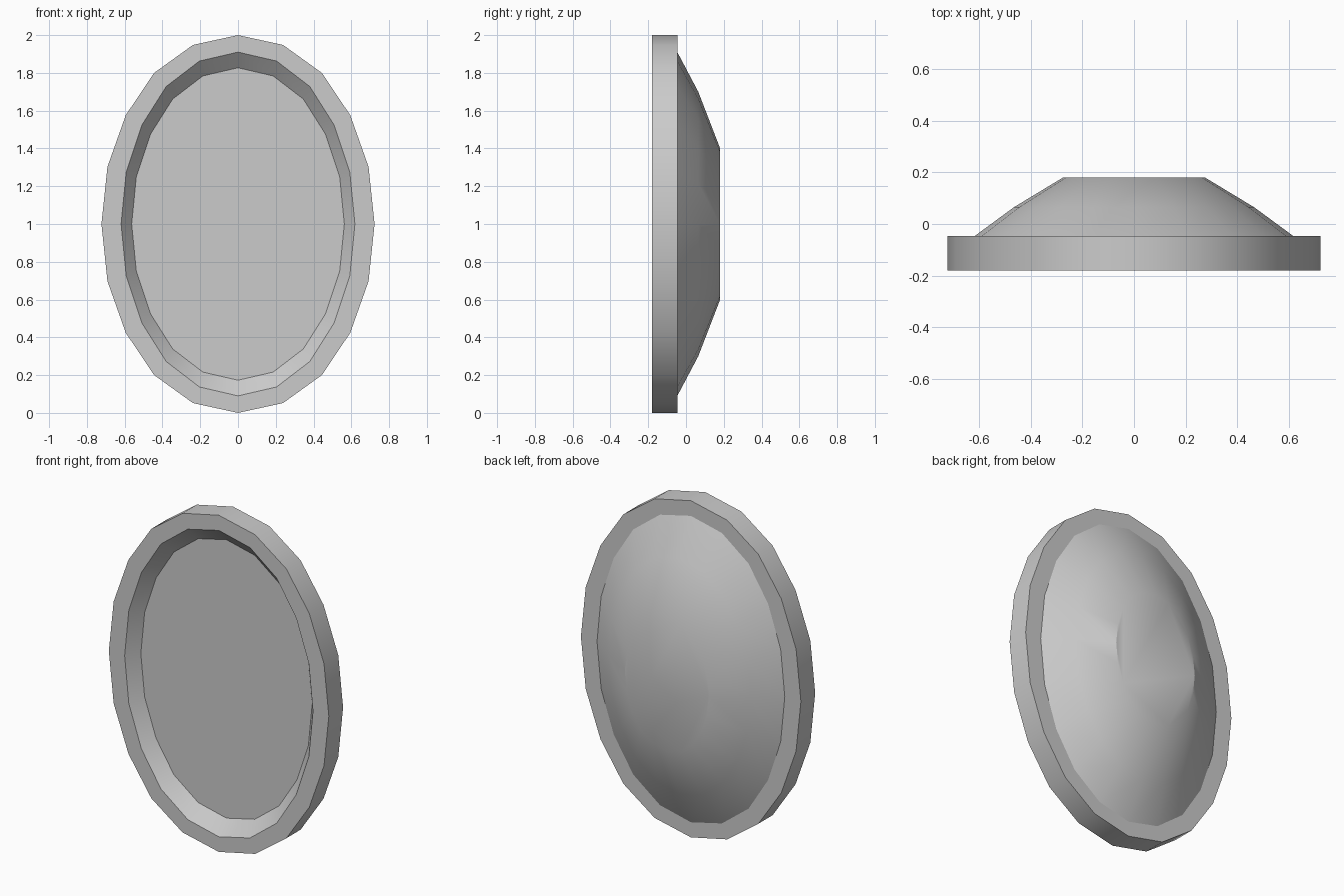
import bpy, bmesh

if "Cube" in bpy.data.objects:
    bpy.data.objects.remove(bpy.data.objects["Cube"])

# Quarter outline of the 20-sided oval, as unit x / z factors
QUARTER = [(0, 1), (0.33, 0.948), (0.614, 0.80), (0.822, 0.576), (0.956, 0.303)]


def oval():
    right = QUARTER + [(1, 0)] + [(x, -z) for x, z in reversed(QUARTER)]
    return right + [(-x, z) for x, z in reversed(right[1:-1])]


def loft(name, rings, cap=False):
    """Join oval rings (half width, half height, y) into a surface, optionally capping the last."""
    bm = bmesh.new()
    loops = [[bm.verts.new((x * rx, y, 1 + z * rz)) for x, z in oval()]
             for rx, rz, y in rings]
    n = len(loops[0])
    for a, b in zip(loops, loops[1:]):
        for i in range(n):
            j = (i + 1) % n
            bm.faces.new((a[i], b[i], b[j], a[j]))
    if cap:
        bm.faces.new(loops[-1])
    bmesh.ops.recalc_face_normals(bm, faces=bm.faces)
    # Orient outward: away from the inside of the thin disc
    ref = bm.faces[:][-1] if cap else max(bm.faces, key=lambda f: abs(f.calc_center_median().x))
    out = ref.normal.y * rings[-1][2] if cap else ref.normal.x * ref.calc_center_median().x
    if out < 0:
        bmesh.ops.reverse_faces(bm, faces=bm.faces[:])
    mesh = bpy.data.meshes.new(name)
    bm.to_mesh(mesh)
    bm.free()
    obj = bpy.data.objects.new(name, mesh)
    bpy.context.collection.objects.link(obj)
    bpy.ops.object.select_all(action='DESELECT')
    obj.select_set(True)
    bpy.context.view_layer.objects.active = obj
    bpy.ops.object.shade_smooth_by_angle(angle=0.52)
    return obj


FRONT, REAR, GLASS = -0.18, -0.046, -0.108

# Oval rim: back lip, outer wall, front lip
loft("rim", [(0.617, 0.91, REAR), (0.723, 1.0, REAR),
             (0.723, 1.0, FRONT), (0.619, 0.91, FRONT)])

# Sloped inner bevel with the recessed flat panel
loft("recessed_panel", [(0.619, 0.91, FRONT), (0.563, 0.827, GLASS)], cap=True)

# Domed back with a flat end
loft("domed_back", [(0.617, 0.91, REAR), (0.466, 0.70, 0.065),
                    (0.276, 0.402, 0.18)], cap=True)
